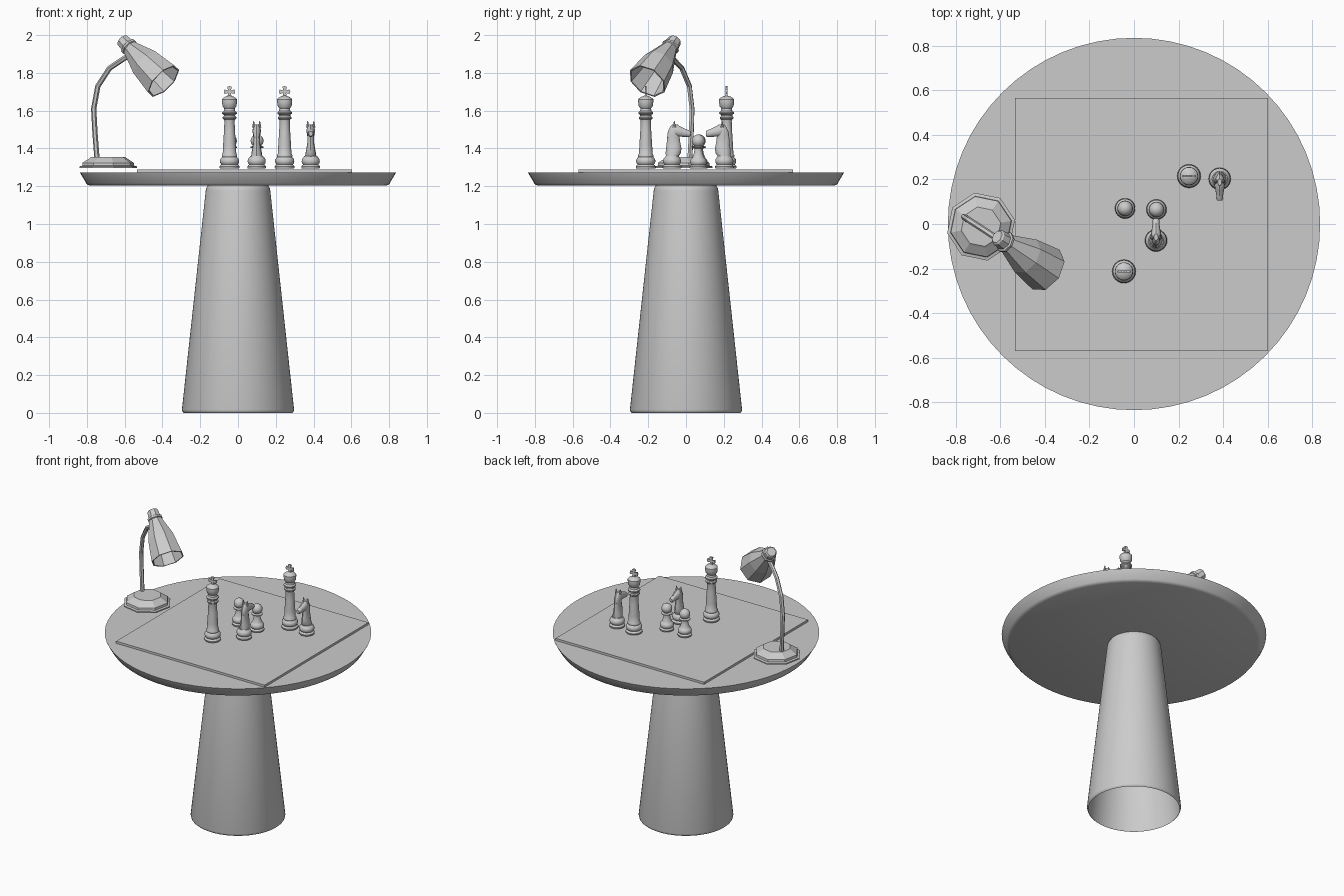
import bpy, bmesh, math
from mathutils import Vector, Matrix

if "Cube" in bpy.data.objects:
    bpy.data.objects.remove(bpy.data.objects["Cube"])


def finish(name, bm, smooth=True, matrix=None):
    bmesh.ops.remove_doubles(bm, verts=bm.verts, dist=1e-5)
    bmesh.ops.recalc_face_normals(bm, faces=bm.faces)
    if matrix:
        bm.transform(matrix)
    me = bpy.data.meshes.new(name)
    bm.to_mesh(me)
    bm.free()
    ob = bpy.data.objects.new(name, me)
    bpy.context.collection.objects.link(ob)
    if smooth:
        bpy.ops.object.select_all(action='DESELECT')
        ob.select_set(True)
        bpy.context.view_layer.objects.active = ob
        bpy.ops.object.shade_smooth_by_angle(angle=math.radians(35))
    return ob


def lathe(bm, profile, n, turn=0.0):
    """Revolve (radius, z) points around z."""
    rings = []
    for r, z in profile:
        if r == 0:
            rings.append([bm.verts.new((0, 0, z))] * n)
        else:
            angles = [turn + 2 * math.pi * i / n for i in range(n)]
            rings.append([bm.verts.new((r * math.cos(a), r * math.sin(a), z)) for a in angles])
    for a, b in zip(rings, rings[1:]):
        for i in range(n):
            j = (i + 1) % n
            bm.faces.new(list(dict.fromkeys((a[i], a[j], b[j], b[i]))))


def loft(bm, sections, n=12):
    """Skin ellipses given as (centre, half axis u, half axis v), with capped ends."""
    rings = []
    for c, u, v in sections:
        angles = [2 * math.pi * i / n for i in range(n)]
        rings.append([bm.verts.new(Vector(c) + Vector(u) * math.cos(a) + Vector(v) * math.sin(a))
                      for a in angles])
    for a, b in zip(rings, rings[1:]):
        for i in range(n):
            j = (i + 1) % n
            bm.faces.new((a[i], a[j], b[j], b[i]))
    bm.faces.new(rings[0])
    bm.faces.new(rings[-1])


def turned(name, profile, n, loc=(0, 0, 0), turn=0.0, smooth=True):
    bm = bmesh.new()
    lathe(bm, profile, n, turn)
    return finish(name, bm, smooth, Matrix.Translation(loc))


# Table: open conical pedestal and bevelled round top
turned("pedestal", [(.288, 0), (.294, .005), (.297, .016), (.171, 1.175), (.168, 1.19), (.160, 1.203)], 64)
turned("table_top", [(0, 1.203), (.783, 1.203), (.796, 1.208), (.803, 1.215),
                     (.833, 1.266), (.836, 1.273), (0, 1.273)], 64)

# Game board
bm = bmesh.new()
bmesh.ops.create_cube(bm, size=1)
finish("game_board", bm, False,
       Matrix.Translation((.034, -.002, 1.28)) @ Matrix.Diagonal((1.137, 1.135, .016, 1)))

# Playing pieces, standing on the board
Z = 1.294
BASE = [(0, 0), (.050, 0), (.053, .005), (.053, .011), (.047, .018), (.043, .021), (.048, .027),
        (.051, .036), (.050, .046), (.045, .055), (.039, .060)]


def tall_piece(name, x, y):
    bm = bmesh.new()
    lathe(bm, BASE + [(.041, .064), (.041, .070), (.036, .078), (.034, .12), (.029, .20), (.027, .25),
                      (.029, .258), (.036, .264), (.036, .271), (.030, .277), (.030, .284),
                      (.039, .290), (.039, .297), (.030, .305), (.028, .318), (.037, .330),
                      (.040, .352), (.040, .366), (.034, .373), (.022, .380), (.008, .385), (0, .386)], 24)
    # flared cross finial, one arm repeated four times
    for k in range(4):
        rot = Matrix.Translation((0, 0, .406)) @ Matrix.Rotation(k * math.pi / 2, 4, 'Y')
        arm = [(-.005, 0), (.005, 0), (.012, .026), (0, .030), (-.012, .026)]
        lo, hi = [[bm.verts.new(rot @ Vector((px, s, pz))) for px, pz in arm] for s in (-.005, .005)]
        bm.faces.new(lo)
        bm.faces.new(hi)
        for i in range(5):
            bm.faces.new((lo[i], lo[i - 1], hi[i - 1], hi[i]))
    finish(name, bm, True, Matrix.Translation((x, y, Z)))


def small_piece(name, x, y):
    s = .86
    ball = [(.034 * math.sin(a), .146 - .034 * math.cos(a))
            for a in (math.pi * (.22 + .78 * i / 9) for i in range(9))]
    turned(name, [(r * s, z * .9) for r, z in BASE] +
           [(.030, .062), (.024, .078), (.020, .100), (.021, .106), (.035, .110), (.035, .115), (.024, .119)]
           + ball + [(0, .180)], 24, (x, y, Z))


def horse_piece(name, x, y, facing):
    bm = bmesh.new()
    lathe(bm, [(r * .94, z) for r, z in BASE] + [(.034, .066), (0, .068)], 24)
    # neck: (height, back, front, half width), front is +y
    neck = [(.062, -.032, .034, .030), (.080, -.034, .046, .028), (.105, -.032, .050, .023),
            (.135, -.028, .044, .018), (.165, -.026, .040, .018), (.195, -.022, .042, .020),
            (.218, -.012, .040, .017), (.232, .000, .030, .009)]
    loft(bm, [((0, (b + f) / 2, z), (w, 0, 0), (0, (f - b) / 2, 0)) for z, b, f, w in neck])
    # head: (forward, bottom, top, half width)
    head = [(-.010, .185, .215, .012), (.010, .172, .232, .020), (.030, .168, .230, .023),
            (.052, .168, .219, .019), (.074, .167, .208, .015), (.089, .166, .203, .016),
            (.098, .172, .196, .011)]
    loft(bm, [((0, f, (a + b) / 2), (w, 0, 0), (0, 0, (b - a) / 2)) for f, a, b, w in head])
    # ears
    for s in (-1, 1):
        bmesh.ops.create_cone(bm, segments=8, radius1=.009, radius2=.002, depth=.034, cap_ends=True,
                              matrix=Matrix.Translation((s * .016, .012, .233)))
    finish(name, bm, True, Matrix.Translation((x, y, Z)) @ Matrix.Rotation(facing, 4, 'Z'))


tall_piece("king_front", -.045, -.213)
tall_piece("king_back", .247, .215)
small_piece("pawn_left", -.040, .070)
small_piece("pawn_right", .101, .065)
horse_piece("knight_front", .099, -.074, 0)
horse_piece("knight_back", .385, .203, math.pi)

# Desk lamp: low-poly eight-sided foot
turn = math.radians(-34)
turned("lamp_base", [(0, 1.297), (.155, 1.297), (.155, 1.305), (.140, 1.309), (.138, 1.324),
                     (.098, 1.350), (.090, 1.356), (0, 1.356)], 8, (-.687, -.012, 0), turn, False)

# Bent lamp stem
path = [(-.746, .020, 1.34), (-.757, .028, 1.48), (-.764, .032, 1.61), (-.742, .018, 1.73),
        (-.680, -.022, 1.825), (-.610, -.068, 1.872), (-.565, -.088, 1.90)]
cu = bpy.data.curves.new("lamp_stem", 'CURVE')
cu.dimensions = '3D'
cu.bevel_depth = .014
cu.bevel_resolution = 1
cu.use_fill_caps = True
sp = cu.splines.new('POLY')
sp.points.add(len(path) - 1)
for p, co in zip(sp.points, path):
    p.co = (*co, 1)
    sp.use_smooth = False
bpy.context.collection.objects.link(bpy.data.objects.new("lamp_stem", cu))

# Lamp head: cap, collar and flared shade, open at the lower end
bm = bmesh.new()
lathe(bm, [(0, 0), (.030, 0), (.037, .008), (.041, .048), (.049, .052), (.049, .064), (.043, .068),
           (.053, .098), (.088, .20), (.108, .344), (.100, .344), (.080, .20), (.045, .10), (0, .09)], 8)
axis = Vector((.64, -.43, -.635))
finish("lamp_shade", bm, False,
       Matrix.Translation((-.615, -.057, 1.975)) @ axis.to_track_quat('Z', 'Y').to_matrix().to_4x4())
